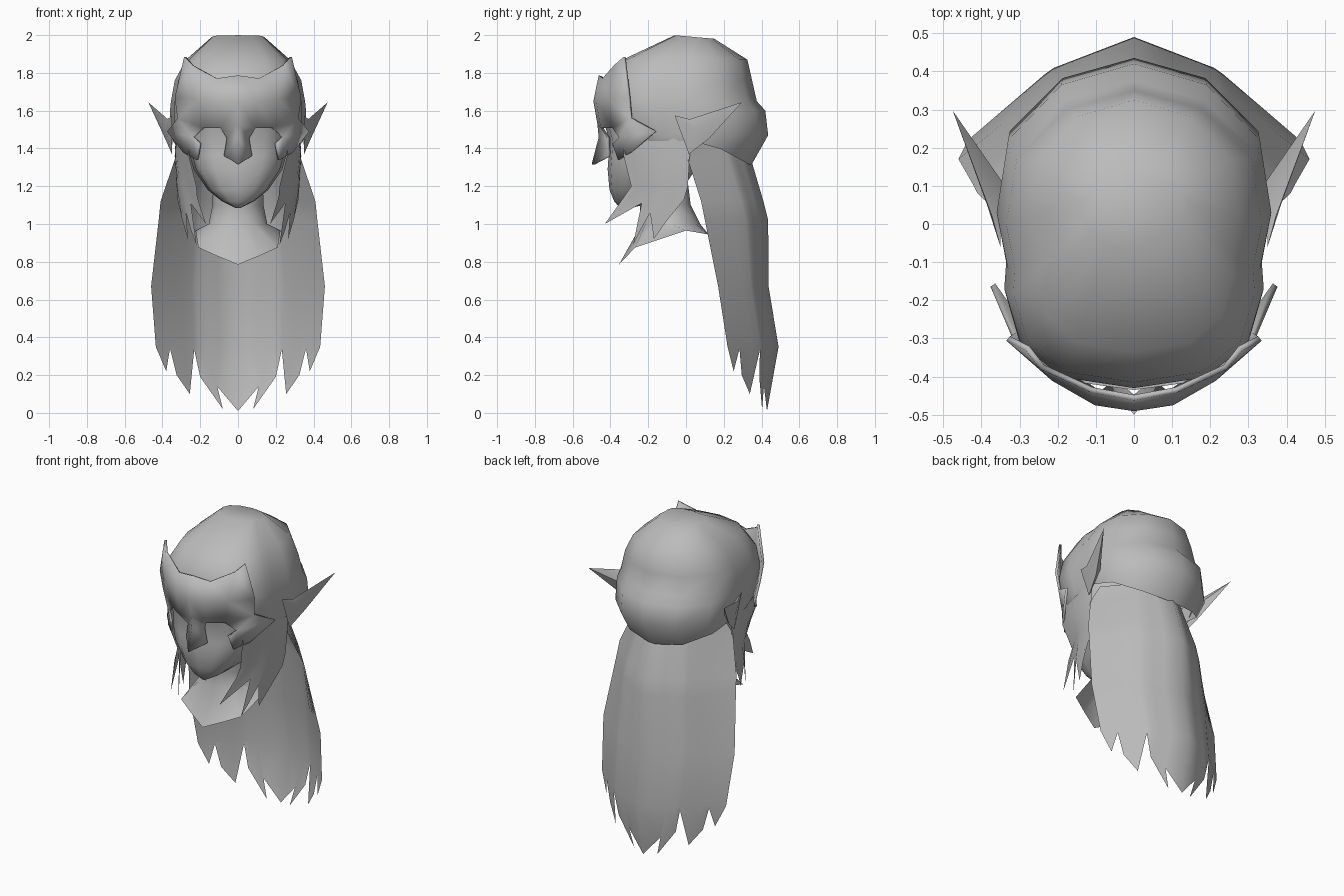
import bpy, bmesh, math

grey = bpy.data.materials.new("plain_grey")
grey.diffuse_color = (0.5, 0.5, 0.5, 1)


def build(name, verts, faces, mirror=False, angle=50, thick=0):
    me = bpy.data.meshes.new(name)
    me.from_pydata(verts, [], faces)
    bm = bmesh.new()
    bm.from_mesh(me)
    bmesh.ops.recalc_face_normals(bm, faces=bm.faces)
    bm.to_mesh(me)
    bm.free()
    me.materials.append(grey)
    ob = bpy.data.objects.new(name, me)
    bpy.context.collection.objects.link(ob)
    if mirror:
        ob.modifiers.new("mirror", 'MIRROR').merge_threshold = 0.002
    if thick:
        s = ob.modifiers.new("thickness", 'SOLIDIFY')
        s.thickness = thick
        s.offset = 0
    bpy.ops.object.select_all(action='DESELECT')
    ob.select_set(True)
    bpy.context.view_layer.objects.active = ob
    bpy.ops.object.shade_smooth_by_angle(angle=math.radians(angle))
    return ob


def grid_faces(rows, cols, closed=False):
    return [(r * cols + c, r * cols + (c + 1) % cols,
             (r + 1) * cols + (c + 1) % cols, (r + 1) * cols + c)
            for r in range(rows - 1) for c in range(cols if closed else cols - 1)]


# Head outline seen from above, back to front, mirrored into a 16-sided ring
half = [(0, .44), (.19, .385), (.33, .24), (.36, .05), (.335, -.08),
        (.34, -.15), (.30, -.29), (.19, -.38), (0, -.41)]
plan = half + [(-x, y) for x, y in half[-2:0:-1]]


def ring(z, w, yf, yb):
    return [(x * w / .36, yf + (y + .41) / .85 * (yb - yf), z) for x, y in plan]


def loft(name, rings, caps=()):
    verts = [p for r in rings for p in r]
    n = len(plan)
    faces = grid_faces(len(rings), n, True)
    faces += [tuple(range(i * n, i * n + n)) for i in caps]
    return build(name, verts, faces, angle=65)


# Hair cap with the rolled bulge at the nape
crown = [(x, y, 1.994 - .09 * y) for x, y, z in ring(2, .14, -.06, .15)]
rings = [crown] + [ring(*a) for a in [
    (1.87, .275, -.335, .325), (1.76, .335, -.415, .35), (1.65, .355, -.43, .375),
    (1.60, .36, -.43, .42), (1.47, .355, -.38, .435)]]
rim = [(x, y, 1.31 + .13 * max(0, min(1, (.345 - y) / .24)))
       for x, y, z in ring(1.31, .345, -.34, .345)]
loft("hair_cap", rings + [rim], (0,))

# Lower face and chin
loft("face", [ring(*a) for a in [
    (1.54, .26, -.435, .1), (1.44, .265, -.405, .1), (1.36, .255, -.41, .08),
    (1.29, .235, -.415, .05), (1.18, .16, -.405, -.02), (1.12, .085, -.38, -.15),
    (1.085, .015, -.35, -.29)]], (0, 6))

# Face mask with crown horns, brow, nose and cheek points
mask = [(0, -.455, 1.785), (0, -.483, 1.65), (0, -.462, 1.53), (0, -.455, 1.46), (0, -.492, 1.315),
        (.11, -.435, 1.77), (.10, -.468, 1.65), (.09, -.445, 1.51), (.055, -.41, 1.455), (.07, -.405, 1.36),
        (.24, -.375, 1.84), (.21, -.405, 1.66), (.18, -.385, 1.51),
        (.28, -.325, 1.885), (.33, -.30, 1.67), (.235, -.35, 1.46), (.315, -.29, 1.56),
        (.37, -.16, 1.49), (.285, -.29, 1.38), (.215, -.355, 1.34), (.20, -.385, 1.425)]
build("face_mask", mask, [
    (0, 5, 6, 1), (1, 6, 7, 2), (2, 7, 8, 3), (3, 8, 9, 4),
    (5, 10, 11, 6), (6, 11, 12, 7), (10, 13, 14, 11), (11, 14, 16, 12),
    (12, 16, 15), (15, 16, 17, 18), (15, 18, 19, 20)], True, 50, .015)

# Pointed ears
build("ears", [(.35, -.06, 1.575), (.35, .015, 1.37), (.385, .12, 1.45),
               (.475, .297, 1.645), (.385, .05, 1.5), (.345, .11, 1.5), (.372, .02, 1.555)],
      [(0, 1, 4), (0, 4, 6), (6, 4, 3), (4, 2, 3), (4, 1, 2),
       (6, 3, 5), (5, 3, 2), (5, 2, 1), (0, 6, 5)], True, 35)

# Long back hair: curved sheet with hooked teeth along the lower edge
levels = [(1.44, .29, .04, .30), (1.34, .335, .01, .345), (1.12, .41, .08, .41),
          (1.02, .42, .10, .435), (.67, .46, .17, .437), (.35, .435, .22, .49)]
columns = [0, .10, .165, .21, .232, .285, .33, .36, .385, .435]
tips = [(0, .01), (.11, .14), (.08, .02), (.2, .19), (.232, .335),
        (.255, .10), (.325, .20), (.36, .34), (.38, .22), (.435, .35)]


def hair_point(u, w, ye, yb, z):
    bend = .62 * u if u < .5 else .31 + 1.38 * (u - .5)
    return (w * u, yb - (yb - ye) * bend, z)


verts = [hair_point(x / .435, w, ye, yb, z) for z, w, ye, yb in levels for x in columns]
for x, z in tips:
    drop = .35 - z
    verts.append(hair_point(x / .435, .435, .22 - .1 * drop, .49 - .18 * drop, z))
faces = grid_faces(len(levels) + 1, len(tips))[:-1]
last = len(levels) * len(tips) - 1
faces.append((last - 1, last, last + len(tips) - 1))
build("back_hair", verts, faces, True, 60)

# Side locks: curtains in front of the ears, curling forward into long tips
fringe = [(.32, -.01, 1.13), (.295, -.10, 1.02), (.265, -.17, .92), (.275, -.19, 1.06),
          (.25, -.24, .97), (.22, -.28, .89), (.25, -.235, 1.11), (.17, -.43, 1.0),
          (.215, -.33, 1.14)]
steps = [i / 8 for i in range(9)]
verts = [(.325 - .06 * t ** 2, .02 - .34 * t, 1.55) for t in steps]
verts += [(.335 - .075 * t ** 2, .02 - .35 * t, 1.36) for t in steps]
verts += [(.325 - .105 * t ** 2, .01 - .30 * t, 1.20) for t in steps] + fringe
build("side_locks", verts, grid_faces(4, 9), True, 60)

# Neck flaring into a collar that slopes to a point on the chest
verts = []
for z, r, y0 in [(1.30, .13, -.13), (1.10, .135, -.11), (1.0, .155, -.08)]:
    verts += [(r * math.sin(a * math.pi / 6), y0 - r * math.cos(a * math.pi / 6), z)
              for a in range(7)]
verts += [(0, -.355, .785), (.11, -.312, .83), (.21, -.27, .875), (.225, 0, .965),
          (.19, .06, .955), (.15, .115, .945), (0, .12, .945)]
build("neck_and_collar", verts, grid_faces(4, 7), True, 70)
